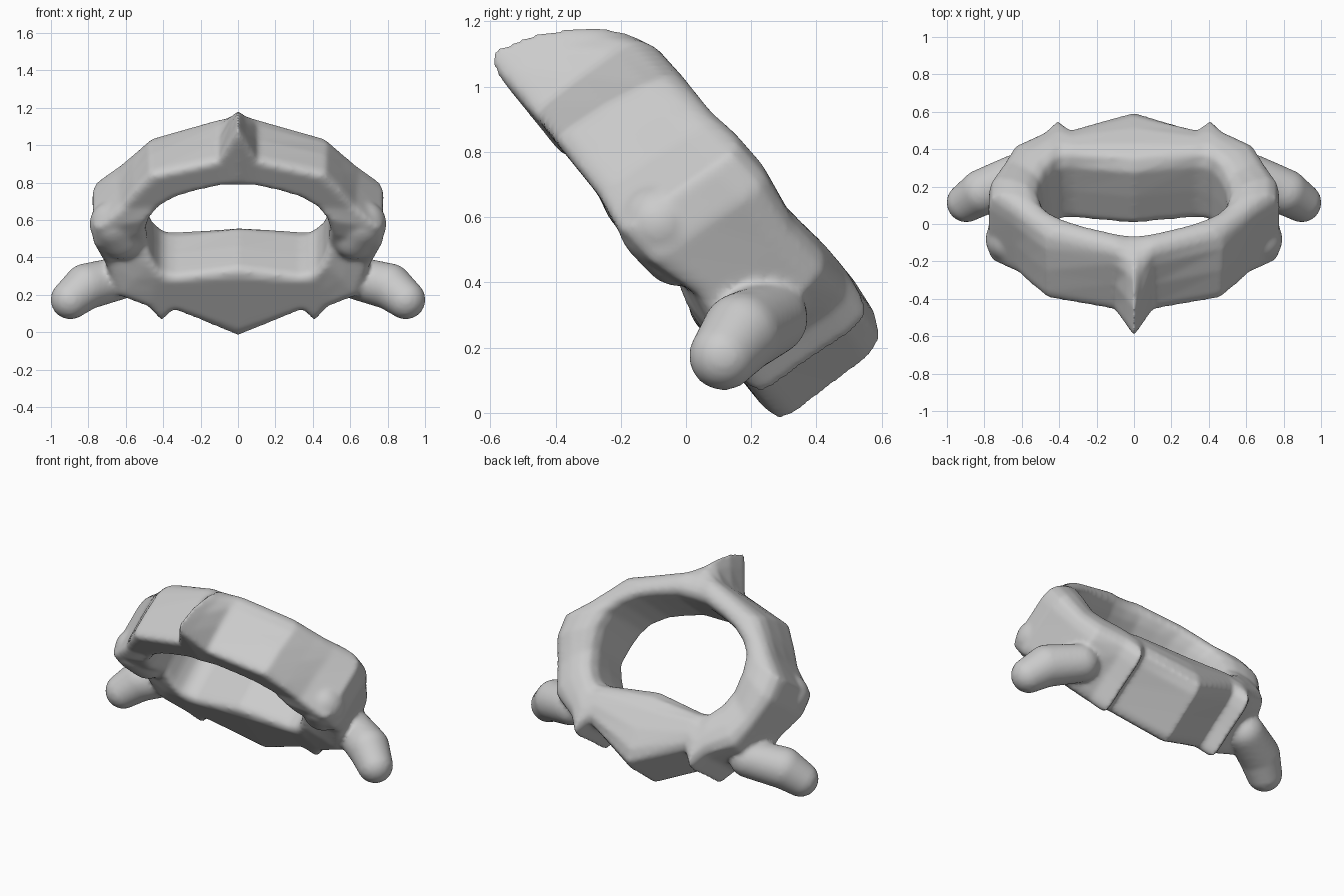
import bpy, bmesh
from math import sin, cos, pi
from mathutils import Vector

if "Cube" in bpy.data.objects:
    bpy.data.objects.remove(bpy.data.objects["Cube"])

# The ring lies in a tilted plane: x across, v along the slope, n through its thickness
def place(x, v, n):
    return Vector((x, 0.78 * n - 0.63 * v, 0.78 * v + 0.63 * n))

# Half-ring stations: inner x,v | outer top x,v | outer bottom x,v | n low, n high
half = [
    (.00, .265, .00, -.225, .00, -.21, .195, .65),
    (.33, .215, .34, -.055, .345, -.025, .20, .65),
    (.385, .225, .41, -.15, .41, -.11, .20, .65),
    (.42, .25, .48, -.045, .48, -.01, .20, .65),
    (.455, .31, .64, .065, .65, .06, .215, .64),
    (.485, .40, .70, .20, .71, .24, .25, .63),
    (.495, .52, .775, .38, .775, .42, .20, .655),
    (.47, .62, .78, .52, .775, .55, .19, .65),
    (.41, .69, .66, .64, .63, .68, .21, .635),
    (.32, .75, .57, .735, .56, .785, .21, .635),
    (.22, .785, .48, .835, .47, .905, .21, .635),
    (.10, .82, .10, .985, .105, 1.005, .21, .63),
    (.035, .82, .035, .995, .04, 1.15, .205, .62),
    (.00, .82, .00, 1.00, .00, 1.235, .20, .62),
]
# Cross-section: fraction across the wall, fraction through the thickness
section = [(0, .10), (0, .45), (.02, .80), (.11, .94), (.28, 1), (.55, 1.01), (.80, .98),
           (.95, .90), (1, .76), (1, .45), (1, .12), (.96, .03), (.85, 0), (.5, 0), (.12, 0), (.03, .03)]

bm = bmesh.new()
stations = [(s, 1) for s in half] + [(s, -1) for s in half[-2:0:-1]]
loops = []
for (xi, vi, xh, vh, xl, vl, lo, hi), side in stations:
    loop = []
    for t, s in section:
        xo, vo = xl + (xh - xl) * s * s, vl + (vh - vl) * s * s
        p = place(side * (xi + (xo - xi) * t), vi + (vo - vi) * t, lo + (hi - lo) * s)
        loop.append(bm.verts.new(p))
    loops.append(loop)
m = len(section)
for i, a in enumerate(loops):
    b = loops[(i + 1) % len(loops)]
    for j in range(m):
        k = (j + 1) % m
        bm.faces.new((a[j], a[k], b[k], b[j]))
bmesh.ops.recalc_face_normals(bm, faces=bm.faces[:])

# Rounded lobes: a sphere-ended tapered tube from a to b
def lobe(a, ra, b, rb, seg=20, steps=7):
    a, b = Vector(a), Vector(b)
    axis = (b - a).normalized()
    u = axis.orthogonal().normalized()
    w = axis.cross(u)
    rings = []
    for c, r, start in ((a, ra, -pi / 2), (b, rb, 0)):
        for q in range(steps):
            ang = start + (pi / 2) * q / (steps - 1)
            ang = max(-1.53, min(1.53, ang))
            rings.append([bm.verts.new(c + axis * (r * sin(ang))
                          + (u * cos(2 * pi * k / seg) + w * sin(2 * pi * k / seg)) * (r * cos(ang)))
                          for k in range(seg)])
    for p, q in zip(rings, rings[1:]):
        for k in range(seg):
            l = (k + 1) % seg
            bm.faces.new((p[k], p[l], q[l], q[k]))
    bm.faces.new(rings[0][::-1])
    bm.faces.new(rings[-1])

for side in (1, -1):
    # Side processes
    lobe((side * .63, .26, .29), .115, (side * .81, .17, .245), .125)
    lobe((side * .81, .17, .245), .125, (side * .896, .115, .175), .107)
    # Lower joint facets under the side walls
    lobe(place(side * .625, .41, .305), .125, place(side * .668, .50, .30), .127)

mesh = bpy.data.meshes.new("vertebra")
bm.to_mesh(mesh)
bm.free()
ob = bpy.data.objects.new("vertebra", mesh)
bpy.context.collection.objects.link(ob)

# Fuse the parts and soften the joins
rm = ob.modifiers.new("fuse", 'REMESH')
rm.mode = 'VOXEL'
rm.voxel_size = 0.014
rm.use_smooth_shade = True
sm = ob.modifiers.new("soften", 'SMOOTH')
sm.factor = 0.5
sm.iterations = 8
